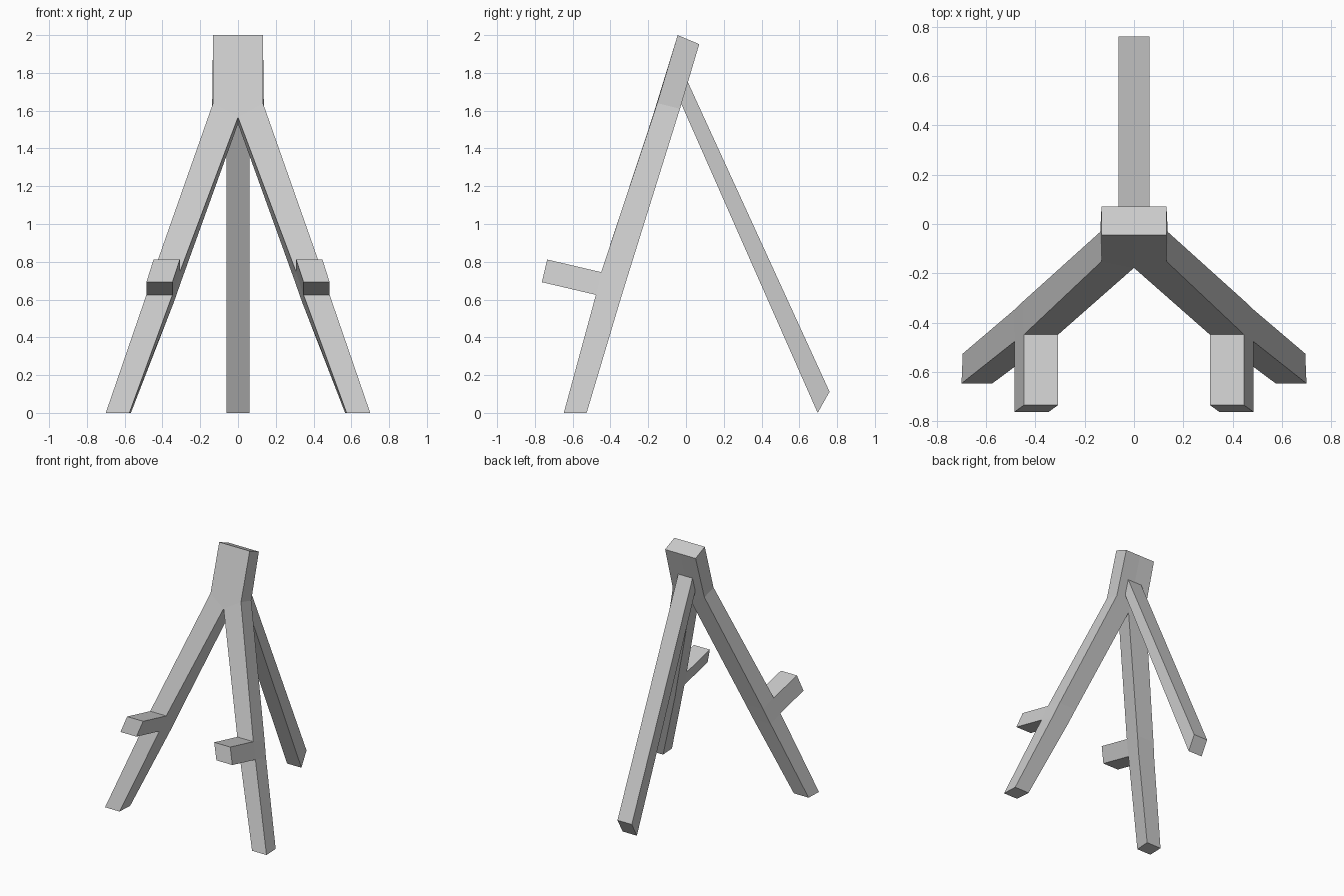
import bpy, bmesh
from mathutils import Vector

if "Cube" in bpy.data.objects:
    bpy.data.objects.remove(bpy.data.objects["Cube"])


def finish(bm, name):
    bmesh.ops.recalc_face_normals(bm, faces=bm.faces)
    mesh = bpy.data.meshes.new(name)
    bm.to_mesh(mesh)
    bm.free()
    obj = bpy.data.objects.new(name, mesh)
    bpy.context.collection.objects.link(obj)
    return obj


# Front frame, right half: rings of outer front, inner front, inner back, outer back
rings = [
    [(.70, -.647, 0), (.575, -.647, 0), (.567, -.526, 0), (.695, -.526, 0)],
    [(.485, -.477, .625), (.347, -.477, .625), (.338, -.350, .59), (.488, -.350, .59)],
    [(.447, -.449, .745), (.308, -.449, .745), (.296, -.313, .71), (.449, -.313, .71)],
    [(.132, -.152, 1.64), (0, -.178, 1.565), (0, -.062, 1.53), (.137, -.032, 1.61)],
    [(.132, -.044, 2.0), (0, -.044, 2.0), (0, .070, 1.952), (.132, .070, 1.952)],
]
bm = bmesh.new()
loops = [[bm.verts.new(p) for p in ring] for ring in rings]
bm.faces.new(loops[0])
bm.faces.new(loops[-1])
peg_face = None
for r in range(len(loops) - 1):
    a, b = loops[r], loops[r + 1]
    for i in range(4):
        if r == 3 and i == 1:
            continue  # open along the mirror plane
        j = (i + 1) % 4
        face = bm.faces.new((a[i], a[j], b[j], b[i]))
        if r == 1 and i == 0:
            peg_face = face
bmesh.ops.recalc_face_normals(bm, faces=bm.faces)

# Support peg drawn out of the front of the leg
ext = bmesh.ops.extrude_discrete_faces(bm, faces=[peg_face])["faces"][0]
bmesh.ops.translate(bm, verts=ext.verts, vec=Vector((0, -.286, .067)))
bmesh.ops.remove_doubles(bm, verts=bm.verts, dist=1e-5)
frame = finish(bm, "front_frame_with_pegs")
mirror = frame.modifiers.new("Mirror", "MIRROR")
mirror.use_clip = True

# Rear leg: side profile widened along x, top end sunk slightly into the frame
profile = [(-.035, 1.658), (-.024, 1.634), (.697, 0), (.760, .112), (.008, 1.755), (-.012, 1.80)]
profile = [profile[1], profile[2], profile[3], profile[4], (-.03, 1.74)]
bm = bmesh.new()
side = bm.faces.new([bm.verts.new((-.062, y, z)) for y, z in profile])
top = bmesh.ops.extrude_face_region(bm, geom=[side])["geom"]
bmesh.ops.translate(bm, verts=[v for v in top if isinstance(v, bmesh.types.BMVert)],
                    vec=Vector((.124, 0, 0)))
finish(bm, "rear_leg")
